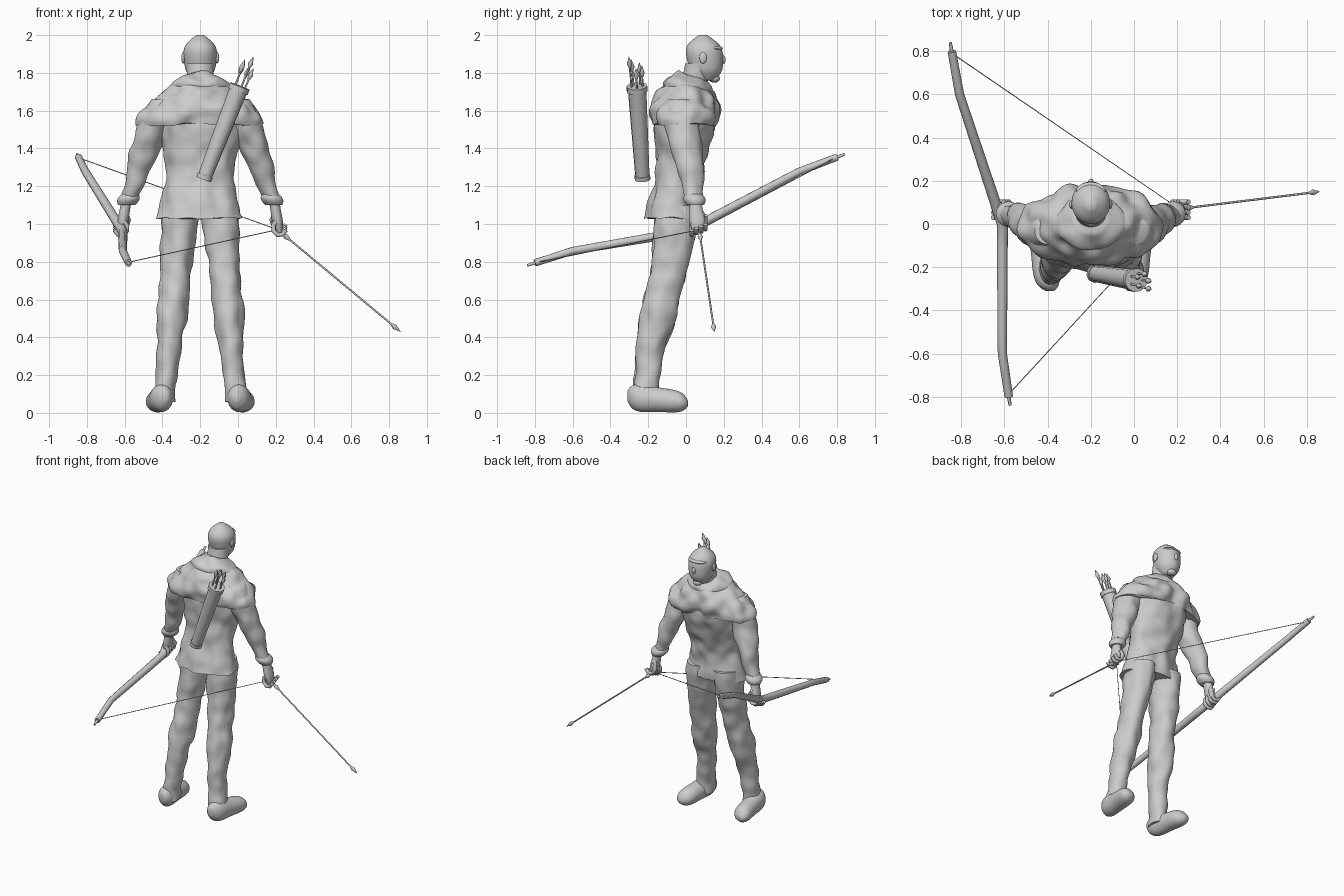
import bpy, bmesh
from math import sin, cos, pi, tau
from mathutils import Vector, noise

default_cube = bpy.data.objects.get("Cube")
if default_cube:
    bpy.data.objects.remove(default_cube)

MID = -0.2  # centre line of the figure in x

grey = bpy.data.materials.new("plain grey")
grey.use_nodes = True
grey.diffuse_color = (0.6, 0.6, 0.6, 1)
grey.node_tree.nodes["Principled BSDF"].inputs["Base Color"].default_value = grey.diffuse_color


def activate(obj):
    bpy.ops.object.select_all(action='DESELECT')
    obj.select_set(True)
    bpy.context.view_layer.objects.active = obj


def finish(obj):
    obj.data.materials.clear()
    obj.data.materials.append(grey)
    activate(obj)
    bpy.ops.object.shade_smooth_by_angle(angle=1)


def add_object(name, data):
    obj = bpy.data.objects.new(name, data)
    bpy.context.collection.objects.link(obj)
    activate(obj)
    return obj


def loft(name, start, end, radii, depth=(1, 1), side=1, bend=1, folds=0, tilt=0, lengthwise=False):
    """Soft body through evenly spaced ellipses from start to end."""
    sides = 20
    bm = bmesh.new()
    rows = []
    for i, radius in enumerate(radii):
        t = i / (len(radii) - 1)
        centre = Vector(start).lerp(Vector(end), t)
        s = t ** bend
        centre.y = start[1] + (end[1] - start[1]) * s * s * (3 - 2 * s)
        flat = depth[0] + (depth[1] - depth[0]) * t
        if lengthwise:  # the sole stays on the ground
            flat = centre.z / max(radii)
        row = []
        for k in range(sides):
            u = radius * cos(tau * k / sides)
            v = radius * flat * sin(tau * k / sides)
            offset = Vector((u, 0, v) if lengthwise else (u, v, -tilt * v))
            p = centre + offset
            row.append(bm.verts.new((MID + side * p.x, p.y, p.z)))
        rows.append(row)
    for lower, upper in zip(rows, rows[1:]):
        for k in range(sides):
            bm.faces.new((lower[k], lower[k - 1], upper[k - 1], upper[k]))
    mesh = bpy.data.meshes.new(name)
    bm.to_mesh(mesh)
    bm.free()
    obj = add_object(name, mesh)
    obj.modifiers.new("soften", 'SUBSURF').levels = 2
    bpy.ops.object.modifier_apply(modifier="soften")

    # Close the ends and press in cloth folds
    bm = bmesh.new()
    bm.from_mesh(obj.data)
    bmesh.ops.holes_fill(bm, edges=bm.edges)
    bmesh.ops.recalc_face_normals(bm, faces=bm.faces)
    bm.normal_update()
    moves = [(v, v.normal * folds * noise.noise(v.co * 12)) for v in bm.verts]
    for v, move in moves:
        v.co += move
    bm.to_mesh(obj.data)
    bm.free()
    finish(obj)


def tube(name, points, radii):
    """Round rod through points, with a radius at each."""
    curve = bpy.data.curves.new(name, 'CURVE')
    curve.dimensions = '3D'
    curve.bevel_depth = 1
    curve.bevel_resolution = 3
    curve.use_fill_caps = True
    spline = curve.splines.new('POLY')
    spline.points.add(len(points) - 1)
    for point, place, radius in zip(spline.points, points, radii):
        point.co = (*place, 1)
        point.radius = radius
    add_object(name, curve)
    bpy.ops.object.convert(target='MESH')
    finish(bpy.context.object)


def ball(name, place, size):
    bpy.ops.mesh.primitive_uv_sphere_add(segments=20, ring_count=12, location=place)
    obj = bpy.context.object
    obj.name = name
    obj.scale = size
    finish(obj)


def arrow(name, tail, tip):
    """Thin shaft with a leaf point and a slim swelling of feathers."""
    along = (tip - tail).normalized()
    tube(name + "_shaft", [tail, tip - along * 0.03], [0.005, 0.005])
    for part, base in (("point", tip - along * 0.07), ("feathers", tail + along * 0.03)):
        tube(f"{name}_{part}", [base, base + along * 0.03, base + along * 0.07],
             [0.004, 0.014, 0.001])


# Tunic, shoulder cape and rolled collar
loft("tunic", (0, 0, 1.74), (0, -0.08, 1.03), [0.1, 0.22, 0.23, 0.2, 0.175, 0.195, 0.235],
     depth=(0.8, 0.6), bend=1.6, folds=0.02)
loft("cape", (0, 0, 1.77), (0, -0.01, 1.53), [0.1, 0.17, 0.22, 0.28, 0.33, 0.34],
     depth=(0.9, 0.5), folds=0.03)
loft("collar", (0, 0, 1.69), (0, 0.03, 1.79), [0.15, 0.17, 0.14, 0.08],
     depth=(0.8, 0.9), folds=0.02, tilt=0.2)

# Neck, head and face
loft("neck", (0, 0.03, 1.7), (0, 0.07, 1.85), [0.075, 0.07, 0.075])
loft("head", (0, 0.11, 1.76), (0, 0.09, 2), [0.04, 0.075, 0.085, 0.09, 0.092, 0.075, 0.02],
     depth=(1.1, 1.1))
ball("brow", (MID, 0.15, 1.93), (0.07, 0.045, 0.016))
ball("nose", (MID, 0.19, 1.87), (0.014, 0.02, 0.026))
ball("mouth", (MID, 0.17, 1.82), (0.03, 0.02, 0.014))
ball("chin", (MID, 0.15, 1.77), (0.034, 0.03, 0.022))

for label, side in (("left", 1), ("right", -1)):
    ball(label + "_ear", (MID + side * 0.09, 0.09, 1.88), (0.01, 0.02, 0.03))
    ball(label + "_cheek", (MID + side * 0.04, 0.15, 1.86), (0.026, 0.026, 0.02))

    # Sleeve, flared cuff and hand
    loft(label + "_sleeve", (0.2, -0.03, 1.66), (0.38, 0.04, 1.12),
         [0.06, 0.09, 0.085, 0.08, 0.07, 0.055, 0.045], depth=(1.1, 1), side=side, folds=0.015)
    loft(label + "_cuff", (0.37, 0.04, 1.16), (0.39, 0.05, 1.1),
         [0.045, 0.06, 0.06, 0.045], side=side)
    loft(label + "_hand", (0.39, 0.05, 1.13), (0.42, 0.065, 0.95),
         [0.03, 0.027, 0.03, 0.028, 0.015], depth=(1.1, 1.7), side=side)
    for k in range(4):
        angles = [pi * (0.1 + j / 4) for j in range(6)]
        curl = [Vector((MID + side * (0.42 + 0.035 * cos(a)), 0.03 + 0.024 * k,
                        0.98 + 0.01 * k - 0.04 * sin(a))) for a in angles]
        tube(f"{label}_finger_{k}", curl, [0.012] * len(curl))
    knuckle = Vector((MID + side * 0.4, 0.08, 1.06))
    tube(label + "_thumb", [knuckle, knuckle + Vector((-side * 0.02, 0.02, -0.04)),
                            knuckle + Vector((-side * 0.01, 0.02, -0.08))], [0.016, 0.014, 0.01])

    # Leg with a boot fold below the knee, and a soft shoe turned out
    loft(label + "_leg", (0.1, -0.05, 1.1), (0.19, -0.215, 0.06),
         [0.1, 0.1, 0.09, 0.08, 0.08, 0.086, 0.07, 0.06, 0.055, 0.06],
         depth=(1.15, 1.2), side=side, folds=0.014)
    loft(label + "_foot", (0.19, -0.31, 0.09), (0.24, 0.01, 0.05),
         [0.02, 0.055, 0.065, 0.06, 0.065, 0.06, 0.02], side=side, lengthwise=True)


def bow_place(y):
    """Centre of the bow: two limbs of different slope with recurved tips."""
    recurve = max(0, abs(y) - 0.6)
    upper, lower = max(y, 0), min(y, 0)
    return Vector((-0.61 - 0.33 * upper + 0.15 * recurve, y,
                   0.96 + 0.53 * upper + 0.17 * lower - 0.15 * recurve))


# Bow with nocks, and the string drawn to the left hand
heights = [j / 10 for j in range(-8, 9)]
tube("bow", [bow_place(y) for y in heights], [0.026 - 0.008 * abs(y) for y in heights])
for label, end in (("upper", 1), ("lower", -1)):
    tube(label + "_nock", [bow_place(end * 0.8), bow_place(end * 0.84)], [0.009, 0.007])
draw_hand = Vector((0.21, 0.07, 0.97))
tube("bow_string", [bow_place(0.79), draw_hand, bow_place(-0.79)], [0.0025] * 3)
arrow("held_arrow", draw_hand, Vector((0.86, 0.15, 0.43)))

# Quiver on the back with a rim, a base and spare arrows
low, high = Vector((-0.18, -0.23, 1.24)), Vector((0.01, -0.26, 1.73))
axis = (high - low).normalized()
tube("quiver", [low, high], [0.038, 0.05])
tube("quiver_base", [low - axis * 0.004, low + axis * 0.02], [0.042, 0.042])
tube("quiver_rim", [high - axis * 0.03, high], [0.056, 0.056])
for k in range(5):
    spread = Vector((cos(tau * k / 5), sin(tau * k / 5), 0)) * 0.025
    arrow(f"spare_arrow_{k}", high + spread - axis * 0.2, high + spread * 1.4 + axis * (0.1 + k / 60))
